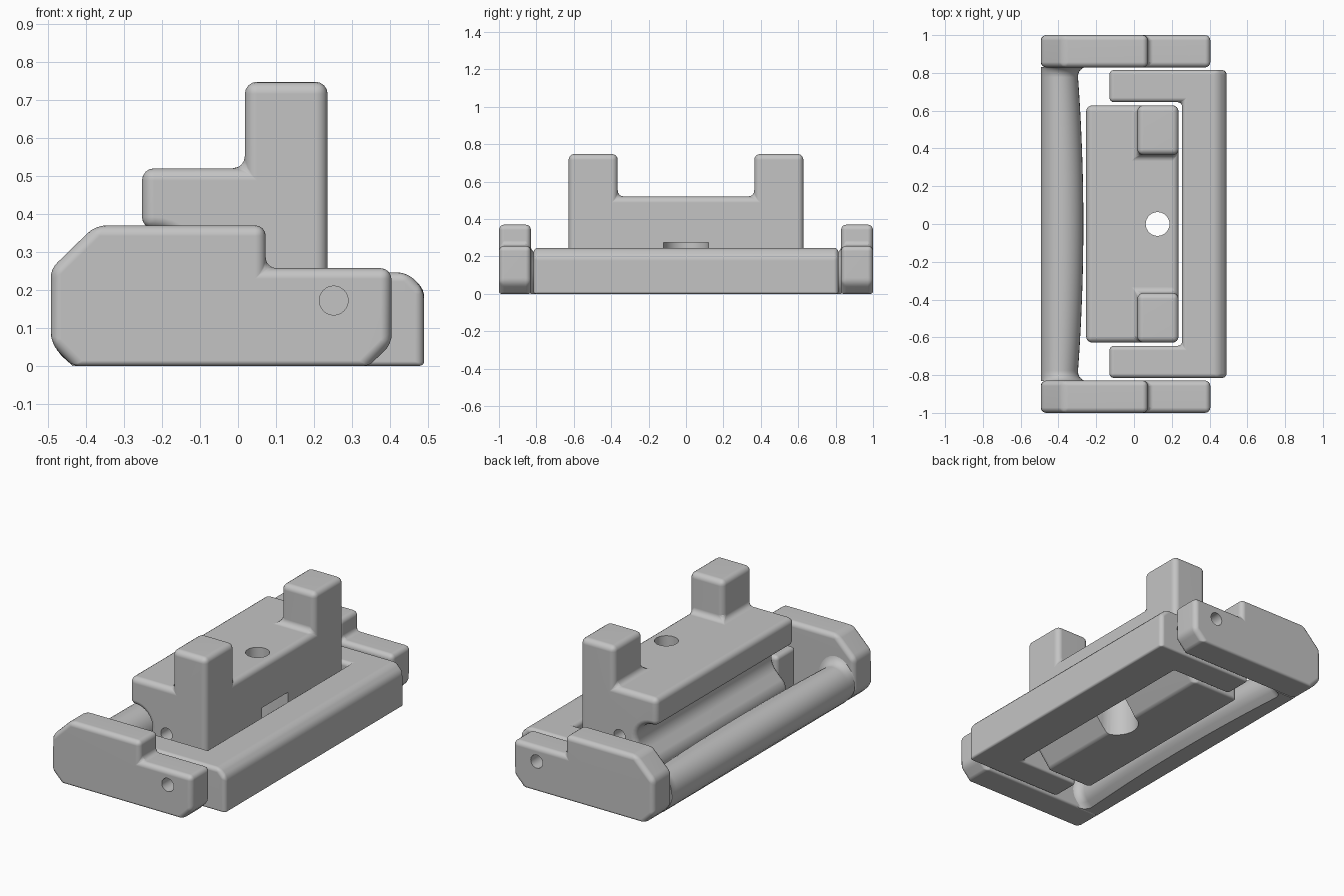
import bpy, bmesh, math
from mathutils import Vector, Matrix

if "Cube" in bpy.data.objects:
    bpy.data.objects.remove(bpy.data.objects["Cube"], do_unlink=True)

GREY = (0.55, 0.55, 0.55, 1)
grey = bpy.data.materials.new("matte_grey")
grey.use_nodes = True
grey.diffuse_color = GREY
grey.node_tree.nodes["Principled BSDF"].inputs["Base Color"].default_value = GREY


def make(name, bm):
    bmesh.ops.recalc_face_normals(bm, faces=bm.faces)
    # Full bevel weight on corners, half on the edges of the underside
    weight = bm.edges.layers.float.new("bevel_weight_edge")
    for e in bm.edges:
        if len(e.link_faces) == 2 and e.calc_face_angle() > math.radians(30):
            e[weight] = .5 if all(v.co.z < .001 for v in e.verts) else 1
    mesh = bpy.data.meshes.new(name)
    bm.to_mesh(mesh)
    bm.free()
    mesh.materials.append(grey)
    ob = bpy.data.objects.new(name, mesh)
    bpy.context.collection.objects.link(ob)
    return ob


def prism(points, push):
    """Closed outline of 3D points extruded along push."""
    bm = bmesh.new()
    face = bm.faces.new([bm.verts.new(p) for p in points])
    new = bmesh.ops.extrude_face_region(bm, geom=[face])["geom"]
    moved = [v for v in new if isinstance(v, bmesh.types.BMVert)]
    bmesh.ops.translate(bm, verts=moved, vec=push)
    bmesh.ops.recalc_face_normals(bm, faces=bm.faces)
    return bm


def cylinder(centre, axis, radius, depth):
    bm = bmesh.new()
    turn = Vector((0, 0, 1)).rotation_difference(Vector(axis)).to_matrix().to_4x4()
    bmesh.ops.create_cone(bm, cap_ends=True, segments=32, radius1=radius, radius2=radius,
                          depth=depth, matrix=Matrix.Translation(centre) @ turn)
    return make("cutter", bm)


def box(lo, hi):
    a, b = Vector(lo), Vector(hi)
    return make("cutter", prism([(a.x, a.y, a.z), (b.x, a.y, a.z), (b.x, b.y, a.z),
                                 (a.x, b.y, a.z)], (0, 0, b.z - a.z)))


def finish(ob, radius, cutters=()):
    """Round the edges, cut the holes, shade smooth with flat faces kept flat."""
    bpy.ops.object.select_all(action='DESELECT')
    bpy.context.view_layer.objects.active = ob
    ob.select_set(True)
    if radius:
        bevel = ob.modifiers.new("round", 'BEVEL')
        bevel.width = radius
        bevel.segments = 4
        bevel.limit_method = 'WEIGHT'
        bevel.use_clamp_overlap = False
        bpy.ops.object.modifier_apply(modifier="round")
    for cutter in cutters:
        cut = ob.modifiers.new("cut", 'BOOLEAN')
        cut.operation = 'DIFFERENCE'
        cut.solver = 'EXACT'
        cut.object = cutter
        bpy.ops.object.modifier_apply(modifier="cut")
        bpy.data.objects.remove(cutter, do_unlink=True)
    bpy.ops.object.shade_smooth_by_angle(angle=math.radians(32))
    normals = ob.modifiers.new("flat_faces", 'WEIGHTED_NORMAL')
    normals.keep_sharp = True


# Outer frame: stepped end plates with a pin hole
plate = [(-.435, 0), (.345, 0), (.404, .058), (.404, .257), (.073, .257),
         (.073, .37), (-.375, .37), (-.493, .255), (-.493, .058)]
for side, name in ((-1, "front_end_plate"), (1, "back_end_plate")):
    ob = make(name, prism([(x, side * .829, z) for x, z in plate], (0, side * .171, 0)))
    finish(ob, .028, [cylinder((.252, side, .172), (0, 1, 0), .038, .2)])

# Outer frame: rounded grip bar, bulged inward, with a fillet at each plate
bm = bmesh.new()
fillet = .055
start = .832 - fillet
ends = [start + fillet * math.sin(math.pi * k / 16) for k in range(9)]
middle = [start * k / 10 for k in range(-9, 10)]
rings = []
for y in [-e for e in reversed(ends)] + middle + ends:
    t = max(0, abs(y) - start)
    flare = fillet - math.sqrt(max(0, fillet ** 2 - t ** 2))
    inner = -.268 - .03 * (y / .8) ** 2 + flare
    mid, half = (inner - .493) / 2, (inner + .493) / 2
    ring = [(mid + half * math.cos(a), .1 + (.11 + flare if a > 0 and a < math.pi else .105)
             * math.sin(a)) for a in (math.pi * k / 16 for k in range(-4, 21))]
    ring += [(-.435, 0), (inner - .06, 0)]
    rings.append([bm.verts.new((x, y, z)) for x, z in ring])
n = len(rings[0])
for a, b in zip(rings, rings[1:]):
    for k in range(n):
        bm.faces.new((a[k], a[(k + 1) % n], b[(k + 1) % n], b[k]))
bm.faces.new(rings[0])
bm.faces.new(rings[-1])
finish(make("grip_bar", bm), 0)

# Middle frame: U shape with a chamfered outer top edge
half_u = [(.49, .815), (-.13, .815), (-.13, .645), (.255, .645)]
outline = half_u + [(x, -y) for x, y in reversed(half_u)]
bm = prism([(x, y, 0) for x, y in outline], (0, 0, .246))
edge = [e for e in bm.edges if all(v.co.x > .48 and v.co.z > .2 for v in e.verts)]
bmesh.ops.bevel(bm, geom=edge, offset=.045, segments=1, affect='EDGES')
finish(make("middle_frame", bm), .024)

# Inner block: grooved rear side, sloped underside, two raised posts
profile = [(-.21, 0), (.09, 0), (.236, .18), (.236, .52), (.018, .52), (-.253, .52), (-.253, .36)]
profile += [(-.22 + .1 * math.sin(a), .26 + .1 * math.cos(a))
            for a in (math.pi * k / 16 for k in range(13))]
profile += [(-.21, .128)]
bm = prism([(x, -.628, z) for x, z in profile], (0, 1.256, 0))
for y in (-.365, .365):
    bmesh.ops.bisect_plane(bm, geom=bm.verts[:] + bm.edges[:] + bm.faces[:],
                           plane_co=(0, y, 0), plane_no=(0, 1, 0))
tops = []
for f in bm.faces:
    c = f.calc_center_median()
    if c.z > .51 and c.x > .02 and abs(c.y) > .4:
        tops.append(f)
new = bmesh.ops.extrude_face_region(bm, geom=tops)["geom"]
bmesh.ops.translate(bm, verts=[v for v in new if isinstance(v, bmesh.types.BMVert)],
                    vec=(0, 0, .228))
bmesh.ops.delete(bm, geom=[f for f in tops if f.is_valid], context='FACES_ONLY')
bmesh.ops.dissolve_limit(bm, angle_limit=.01, verts=bm.verts[:], edges=bm.edges[:])
finish(make("inner_block", bm), .032, [
    cylinder((.125, 0, .3), (0, 0, 1), .063, 1),
    cylinder((.125, 0, .1), (0, 0, 1), .12, .35),
    box((.125, -.12, -.1), (.4, .12, .275)),
    cylinder((-.016, -.625, .25), (0, 1, 0), .036, .3),
    cylinder((-.016, .625, .25), (0, 1, 0), .036, .3)])
